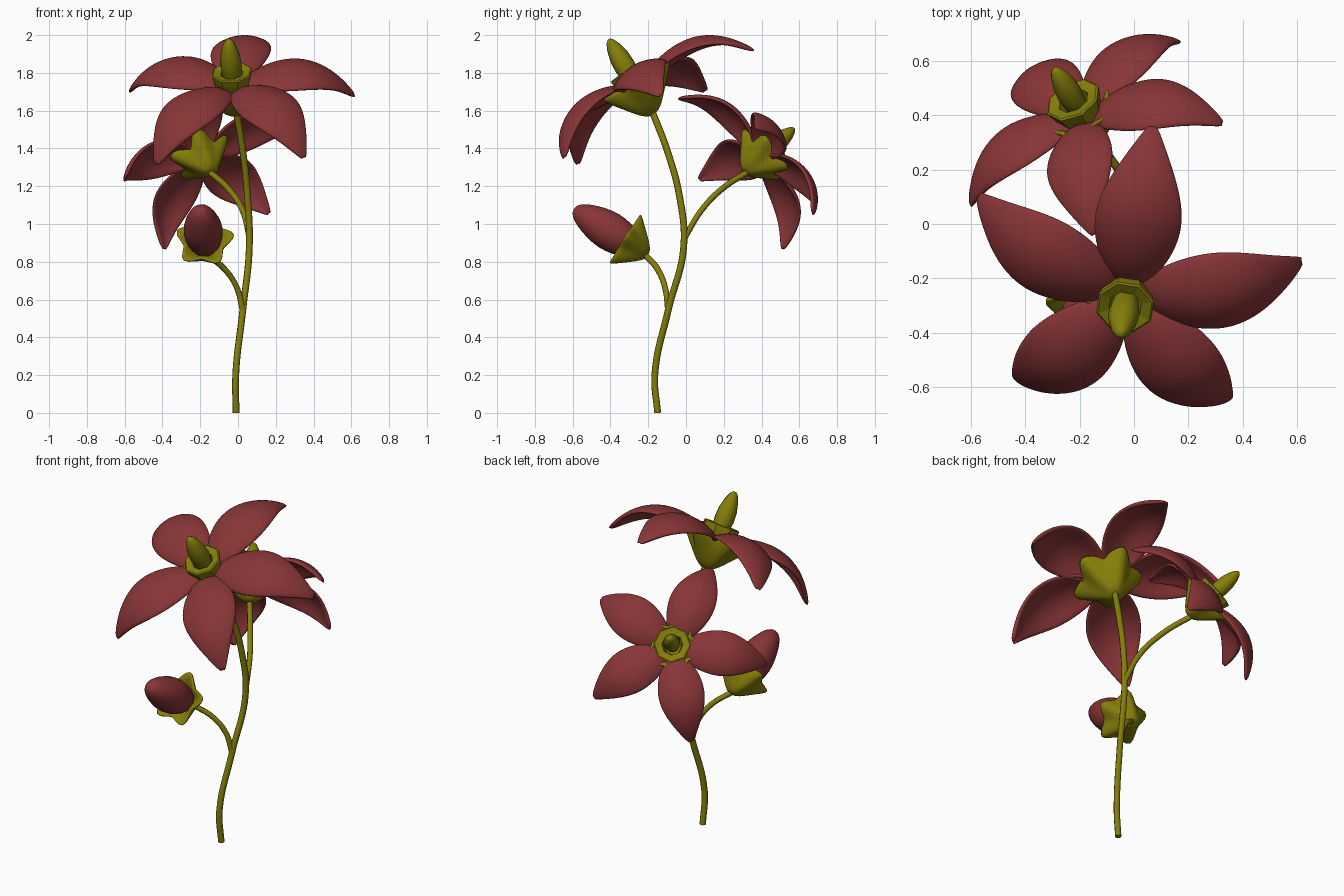
import bpy
from math import cos, sin, pi, tau, radians
from mathutils import Matrix, Vector

if "Cube" in bpy.data.objects:
    bpy.data.objects.remove(bpy.data.objects["Cube"])


def material(name, rgb):
    m = bpy.data.materials.new(name)
    m.diffuse_color = (*rgb, 1)
    m.use_nodes = True
    m.node_tree.nodes["Principled BSDF"].inputs["Base Color"].default_value = m.diffuse_color
    return m


RED = material("petal_red", (0.25, 0.036, 0.038))
GREEN = material("stem_green", (0.235, 0.21, 0.003))


def add_mesh(name, verts, faces, mat, frame, smooth=True):
    me = bpy.data.meshes.new(name)
    me.from_pydata(verts, [], faces)
    me.polygons.foreach_set("use_smooth", [smooth] * len(faces))
    me.materials.append(mat)
    ob = bpy.data.objects.new(name, me)
    bpy.context.collection.objects.link(ob)
    ob.matrix_world = frame
    return ob


def subdivide(ob, levels):
    s = ob.modifiers.new("subsurf", 'SUBSURF')
    s.levels = s.render_levels = levels


def frame_at(centre, axis, toward, scale):
    """Local z along the axis, local x turned toward the given direction."""
    n = Vector(axis).normalized()
    u = Vector(toward)
    u = (u - n * u.dot(n)).normalized()
    rot = Matrix((u, n.cross(u), n)).transposed().to_4x4()
    return Matrix.Translation(centre) @ rot @ Matrix.Scale(scale, 4)


def loft(name, rings, seg, mat, frame, phase=0, smooth=True):
    """Rings of (z, radius, valley radius); five lobes when the radii differ."""
    verts, faces = [], []
    for z, r_out, r_in in rings:
        for i in range(seg):
            a = tau * i / seg
            r = r_in + (r_out - r_in) * (0.5 + 0.5 * cos(5 * a)) ** 1.2
            verts.append((r * cos(a + phase), r * sin(a + phase), z))
    for j in range(len(rings) - 1):
        for i in range(seg):
            k = (i + 1) % seg
            faces.append((j * seg + i, j * seg + k, (j + 1) * seg + k, (j + 1) * seg + i))
    faces.append(tuple(reversed(range(seg))))
    top = (len(rings) - 1) * seg
    faces.append(tuple(range(top, top + seg)))
    return add_mesh(name, verts, faces, mat, frame, smooth)


def stem(name, points, radius):
    cu = bpy.data.curves.new(name, 'CURVE')
    cu.dimensions = '3D'
    cu.bevel_depth = radius
    cu.bevel_resolution = 2
    cu.resolution_u = 8
    cu.use_fill_caps = True
    sp = cu.splines.new('BEZIER')
    sp.bezier_points.add(len(points) - 1)
    for bp, p in zip(sp.bezier_points, points):
        bp.co = p
        bp.handle_left_type = bp.handle_right_type = 'AUTO'
    cu.materials.append(GREEN)
    bpy.context.collection.objects.link(bpy.data.objects.new(name, cu))


# (distance from axis, height, half width) along a petal
PETAL = [(0.05, -0.05, 0.055), (0.12, -0.005, 0.102), (0.22, 0.022, 0.148), (0.34, 0.028, 0.168),
         (0.45, -0.005, 0.142), (0.55, -0.08, 0.086), (0.64, -0.21, 0.012)]


def petal(name, frame):
    verts, faces, n = [], [], 7
    for r, z, w in PETAL:
        for i in range(n):
            s = 2 * i / (n - 1) - 1
            verts.append((r, w * s, z - 0.36 * w * s * s))
    for j in range(len(PETAL) - 1):
        for i in range(n - 1):
            a = j * n + i
            faces.append((a, a + n, a + n + 1, a + 1))
    ob = add_mesh(name, verts, faces, RED, frame)
    so = ob.modifiers.new("thickness", 'SOLIDIFY')
    so.thickness = 0.026
    so.offset = 0
    subdivide(ob, 2)


# Star-shaped cup: outside from the stem up to the tips, then back down inside
CALYX = [(-0.225, 0.025, 0.025), (-0.2, 0.068, 0.06), (-0.14, 0.128, 0.102),
         (-0.08, 0.192, 0.13), (-0.035, 0.24, 0.143), (-0.02, 0.23, 0.132),
         (-0.06, 0.13, 0.1), (-0.15, 0.05, 0.05)]
RIM = [(-0.08, 0.075), (0.0, 0.1), (0.035, 0.107), (0.04, 0.1), (0.03, 0.06), (-0.05, 0.045)]
SPIKE = [(-0.06, 0.03), (0.0, 0.048), (0.07, 0.057), (0.13, 0.054), (0.19, 0.039),
         (0.225, 0.023), (0.24, 0.008)]
BUD = [(-0.17, 0.04), (-0.1, 0.1), (0.0, 0.135), (0.1, 0.147), (0.2, 0.13), (0.3, 0.095),
       (0.36, 0.06), (0.387, 0.02)]


def calyx(name, frame):
    subdivide(loft(name, CALYX, 20, GREEN, frame), 1)


def turned(profile, widen=1):
    return [(z, r * widen, r * widen) for z, r in profile]


def flower(name, frame, rim_widen, petal_drop, turns):
    calyx(name + "_calyx", frame)
    loft(name + "_rim", turned(RIM, rim_widen), 8, GREEN, frame, pi / 8, smooth=False)
    loft(name + "_spike", turned(SPIKE), 12, GREEN, frame)
    seat = frame @ Matrix.Translation((0, 0, -petal_drop))
    for k, turn in enumerate(turns):
        petal(f"{name}_petal_{k + 1}", seat @ Matrix.Rotation(tau * k / 5 + radians(turn), 4, 'Z'))


# Stems
stem("main_stem", [(-0.01, -0.15, 0), (-0.012, -0.165, 0.2), (0.025, -0.095, 0.54),
                   (0.06, -0.012, 0.88), (0.05, -0.035, 1.15), (0.025, -0.1, 1.39),
                   (-0.01, -0.18, 1.6)], 0.018)
stem("flower_branch", [(0.06, -0.005, 0.93), (0.025, 0.08, 1.07), (-0.05, 0.19, 1.185),
                       (-0.155, 0.335, 1.28)], 0.016)
stem("bud_branch", [(0.025, -0.095, 0.54), (-0.005, -0.11, 0.66), (-0.07, -0.15, 0.76),
                    (-0.17, -0.22, 0.84)], 0.016)

# Open flowers
flower("large_flower", frame_at((-0.03, -0.287, 1.772), (-0.085, -0.51, 0.86),
                                (0.08, 0.53, 0.32), 1.0), 1.03, 0.005, (0, -3, 2, 6, -3))
flower("small_flower", frame_at((-0.213, 0.436, 1.388), (-0.40, 0.69, 0.60),
                                (-0.034, -0.356, 0.386), 0.82), 1.22, 0.025, (3, 7, 1, 0, 0))

# Closed bud
bud_frame = frame_at((-0.18, -0.345, 0.925), (-0.06, -0.85, 0.53), (0.12, 0.53, 0.85), 0.76)
calyx("bud_calyx", bud_frame)
subdivide(loft("bud", turned(BUD), 12, RED, bud_frame), 1)
